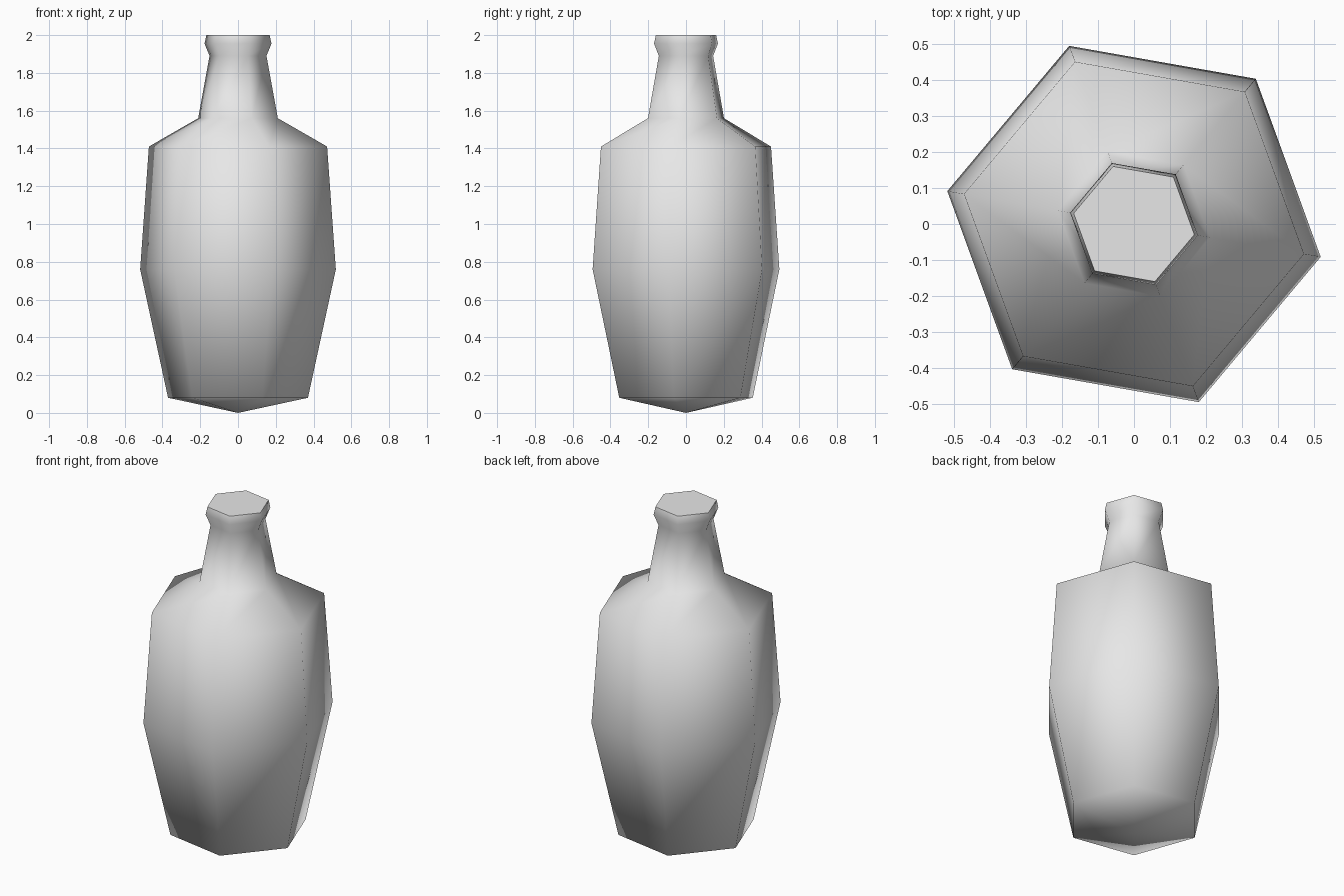
import bpy
import bmesh
from math import cos, sin, radians

default_cube = bpy.data.objects.get("Cube")
if default_cube:
    bpy.data.objects.remove(default_cube, do_unlink=True)

SIDES = 6
TURN = radians(-10)

# Bottle outline as (radius, height), from base rim to lip
PROFILE = [
    (0.376, 0.08),   # base rim
    (0.526, 0.76),   # widest part of the body
    (0.479, 1.41),   # shoulder
    (0.214, 1.56),   # foot of the neck
    (0.153, 1.89),   # top of the neck
    (0.180, 1.955),  # lip
    (0.170, 2.0),    # rim
]


def add_ring(bm, radius, z):
    """One six-sided ring of vertices."""
    step = radians(360 / SIDES)
    return [bm.verts.new((radius * cos(TURN + i * step),
                          radius * sin(TURN + i * step), z))
            for i in range(SIDES)]


# Glass material
grey = bpy.data.materials.new("light grey")
grey.use_nodes = True
colour = (0.8, 0.8, 0.8, 1.0)
grey.diffuse_color = colour
grey.node_tree.nodes["Principled BSDF"].inputs["Base Color"].default_value = colour

bm = bmesh.new()
rings = [add_ring(bm, r, z) for r, z in PROFILE]

# Walls between neighbouring rings
for low, high in zip(rings, rings[1:]):
    for i in range(SIDES):
        j = (i + 1) % SIDES
        bm.faces.new((low[i], low[j], high[j], high[i]))

# Shallow pointed base
tip = bm.verts.new((0, 0, 0))
for i in range(SIDES):
    bm.faces.new((rings[0][(i + 1) % SIDES], rings[0][i], tip))

for face in bm.faces:
    face.smooth = True

# Flat closed top with a crisp rim
cap = bm.faces.new(rings[-1])
for edge in cap.edges:
    edge.smooth = False

bmesh.ops.recalc_face_normals(bm, faces=bm.faces)
mesh = bpy.data.meshes.new("bottle")
bm.to_mesh(mesh)
bm.free()
mesh.materials.append(grey)
bottle = bpy.data.objects.new("bottle", mesh)
bpy.context.collection.objects.link(bottle)
